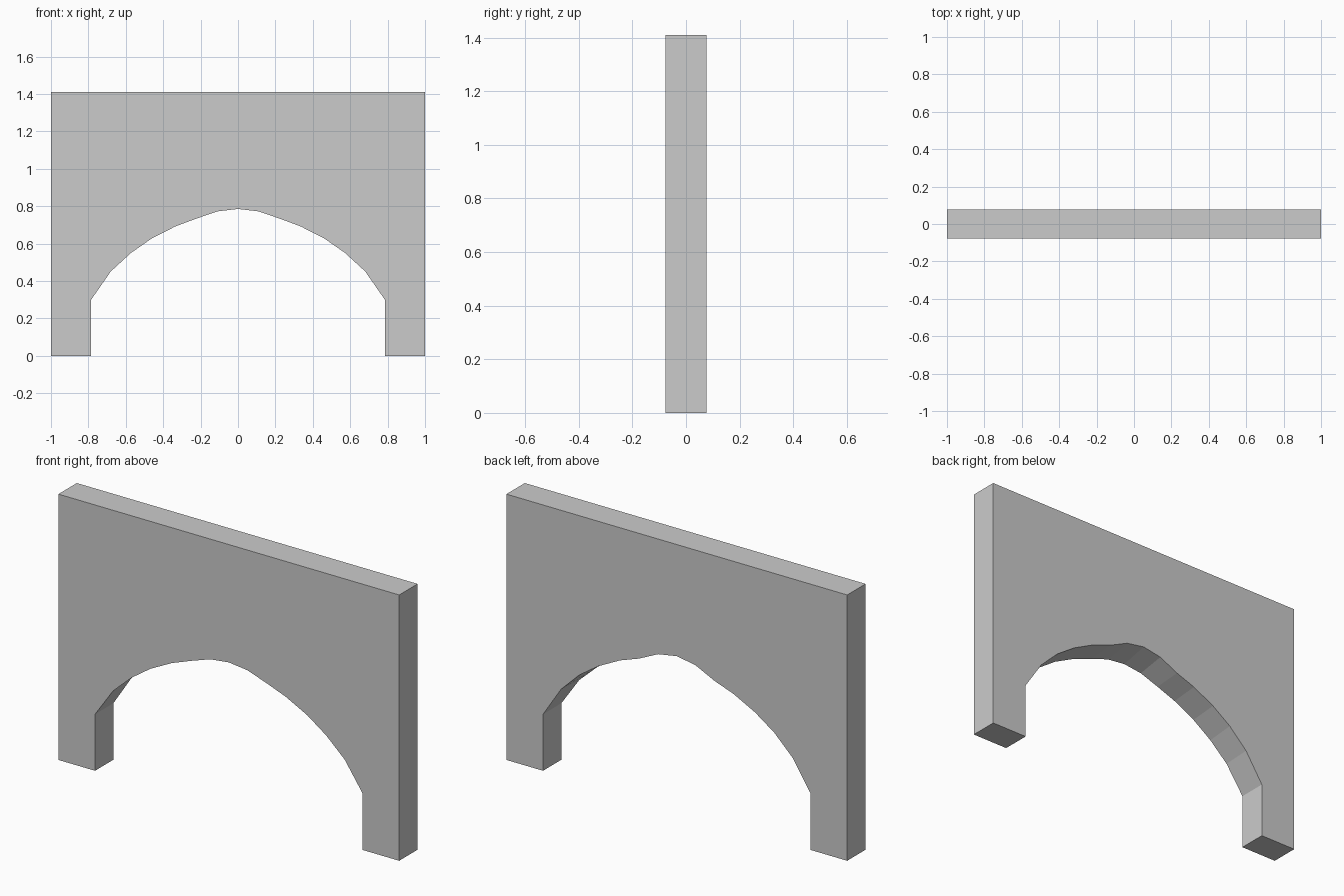
import bpy, bmesh

if "Cube" in bpy.data.objects:
    bpy.data.objects.remove(bpy.data.objects["Cube"])

HALF_W, HALF_D, TOP = 1.0, 0.077, 1.41

# Half arch, springing to crown: (x, front height, back height).
# The opening rises slightly higher on the back face.
ARCH = [(0.785, 0.30, 0.30), (0.68, 0.451, 0.46), (0.572, 0.55, 0.565),
        (0.46, 0.628, 0.642), (0.334, 0.692, 0.706), (0.221, 0.734, 0.746),
        (0.11, 0.772, 0.799), (0.0, 0.785, 0.818)]


def outline(side):
    """Closed x/z outline of one wall face; side 1 = front, 2 = back."""
    right = [(p[0], p[side]) for p in ARCH]
    left = [(-x, z) for x, z in reversed(right[:-1])]
    foot = ARCH[0][0]
    return ([(-HALF_W, 0), (-HALF_W, TOP), (HALF_W, TOP), (HALF_W, 0), (foot, 0)]
            + right + left + [(-foot, 0)])


# Wall: front and back outlines bridged with flat faces
bm = bmesh.new()
front = [bm.verts.new((x, -HALF_D, z)) for x, z in outline(1)]
back = [bm.verts.new((x, HALF_D, z)) for x, z in outline(2)]
bm.faces.new(front)
bm.faces.new(back[::-1])
n = len(front)
for i in range(n):
    j = (i + 1) % n
    bm.faces.new((front[j], front[i], back[i], back[j]))
bmesh.ops.recalc_face_normals(bm, faces=bm.faces)

mesh = bpy.data.meshes.new("arch_wall")
bm.to_mesh(mesh)
bm.free()
wall = bpy.data.objects.new("arch_wall", mesh)
bpy.context.collection.objects.link(wall)
